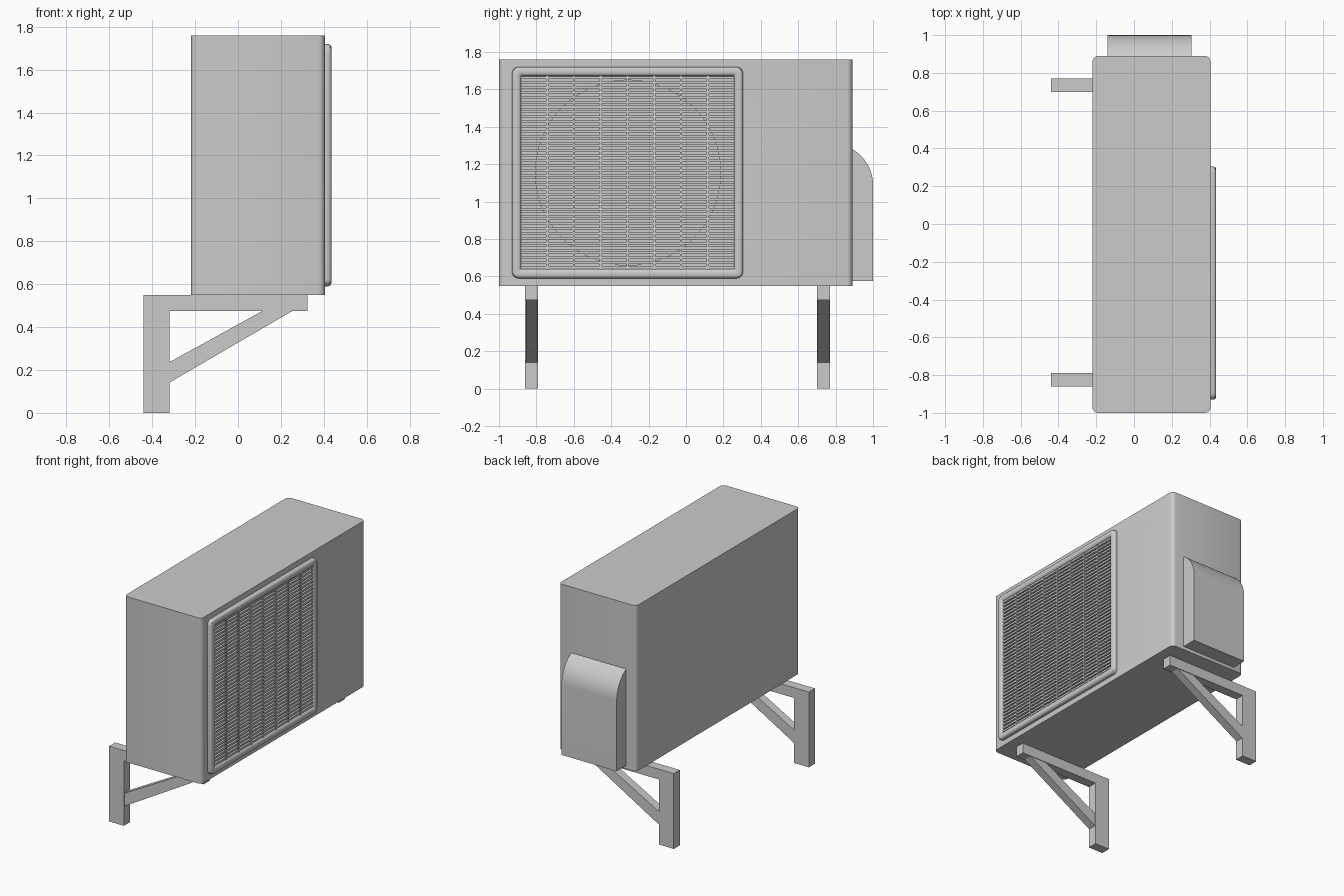
import bpy, bmesh, math

if "Cube" in bpy.data.objects:
    bpy.data.objects.remove(bpy.data.objects["Cube"])


def finish(name, bm, smooth=None):
    bmesh.ops.recalc_face_normals(bm, faces=bm.faces[:])
    me = bpy.data.meshes.new(name)
    bm.to_mesh(me)
    bm.free()
    ob = bpy.data.objects.new(name, me)
    bpy.context.collection.objects.link(ob)
    if smooth:
        bpy.ops.object.select_all(action='DESELECT')
        ob.select_set(True)
        bpy.context.view_layer.objects.active = ob
        bpy.ops.object.shade_smooth_by_angle(angle=math.radians(smooth))
    return ob


def add_box(bm, x0, x1, y0, y1, z0, z1):
    vs = bmesh.ops.create_cube(bm, size=1)['verts']
    for v in vs:
        v.co.x = (x0 + x1) / 2 + v.co.x * (x1 - x0)
        v.co.y = (y0 + y1) / 2 + v.co.y * (y1 - y0)
        v.co.z = (z0 + z1) / 2 + v.co.z * (z1 - z0)


def prism(bm, pts, axis, a, b):
    # extrude a 2D profile along x (pts = y,z) or y (pts = x,z)
    def place(p, t):
        return (t, p[0], p[1]) if axis == 'x' else (p[0], t, p[1])
    lo = [bm.verts.new(place(p, a)) for p in pts]
    hi = [bm.verts.new(place(p, b)) for p in pts]
    bm.faces.new(lo)
    bm.faces.new(hi[::-1])
    for i in range(len(pts)):
        j = (i + 1) % len(pts)
        bm.faces.new((lo[i], lo[j], hi[j], hi[i]))


def rounded_rect(y0, y1, z0, z1, r, n=5):
    pts = []
    for k, (cy, cz) in enumerate([(y1 - r, z1 - r), (y0 + r, z1 - r),
                                  (y0 + r, z0 + r), (y1 - r, z0 + r)]):
        for i in range(n + 1):
            a = math.pi / 2 * (k + i / n)
            pts.append((cy + r * math.cos(a), cz + r * math.sin(a)))
    return pts


FAN_Y, FAN_Z = -0.31, 1.155

# casing with rounded upright corners
bm = bmesh.new()
add_box(bm, -0.22, 0.405, -1.0, 0.89, 0.55, 1.76)
upright = [e for e in bm.edges if abs(e.verts[0].co.z - e.verts[1].co.z) > 0.5]
bmesh.ops.bevel(bm, geom=upright, offset=0.03, segments=4, profile=0.5,
                affect='EDGES')
casing = finish("casing", bm, 30)

# round fan recess cut into the casing behind the grille
bm = bmesh.new()
ring = [(FAN_Y + 0.495 * math.cos(math.tau * i / 64),
         FAN_Z + 0.495 * math.sin(math.tau * i / 64)) for i in range(64)]
prism(bm, ring, 'x', 0.32, 0.5)
cutter = finish("fan_recess_cutter", bm)
cutter.hide_render = True
cutter.display_type = 'WIRE'
mod = casing.modifiers.new("fan_recess", 'BOOLEAN')
mod.operation = 'DIFFERENCE'
mod.object = cutter

# grille frame: lofted rounded rectangles (inset, x, corner radius)
bm = bmesh.new()
loops = []
for inset, x, r in [(0, 0.404, 0.035), (0, 0.42, 0.035), (0.004, 0.43, 0.032),
                    (0.013, 0.435, 0.026), (0.033, 0.435, 0.012),
                    (0.044, 0.43, 0.005), (0.049, 0.42, 0.003),
                    (0.049, 0.404, 0.003)]:
    pts = rounded_rect(-0.93 + inset, 0.305 - inset, 0.59 + inset, 1.72 - inset, r)
    loops.append([bm.verts.new((x, y, z)) for y, z in pts])
for a, b in zip(loops, loops[1:] + loops[:1]):
    for i in range(len(a)):
        j = (i + 1) % len(a)
        bm.faces.new((a[i], a[j], b[j], b[i]))
finish("grille_frame", bm, 40)

# grille slats
Y0, Y1, Z0, Z1 = -0.885, 0.26, 0.635, 1.675
bm = bmesh.new()
SLATS = 40
pitch = (Z1 - Z0) / SLATS
for i in range(SLATS):
    z = Z0 + pitch * (i + 0.5)
    add_box(bm, 0.407, 0.424, Y0, Y1, z - 0.007, z + 0.007)
finish("grille_slats", bm)

# grille upright bars
bm = bmesh.new()
for i in range(1, 8):
    y = Y0 + (Y1 - Y0) * i / 8
    add_box(bm, 0.406, 0.426, y - 0.006, y + 0.006, Z0, Z1)
finish("grille_bars", bm)

# valve cover on the end, with a curved top
bm = bmesh.new()
profile = [(0.88, 0.575), (1.0, 0.575)]
for i in range(13):
    a = math.radians(60 * i / 12)
    profile.append((0.781 + 0.219 * math.cos(a), 1.09 + 0.219 * math.sin(a)))
profile.append((0.88, 1.28))
prism(bm, profile, 'x', -0.14, 0.305)
finish("valve_cover", bm, 30)

# wall brackets: post, arm and diagonal brace
for side, y in (("near", -0.825), ("far", 0.735)):
    bm = bmesh.new()
    prism(bm, [(-0.44, 0), (-0.32, 0), (-0.32, 0.475), (0.325, 0.475),
               (0.325, 0.55), (-0.44, 0.55)], 'y', y - 0.035, y + 0.035)
    finish("bracket_" + side, bm)
    bm = bmesh.new()
    prism(bm, [(-0.322, 0.14), (0.255, 0.476), (0.115, 0.476),
               (-0.322, 0.235)], 'y', y - 0.031, y + 0.031)
    finish("brace_" + side, bm)
